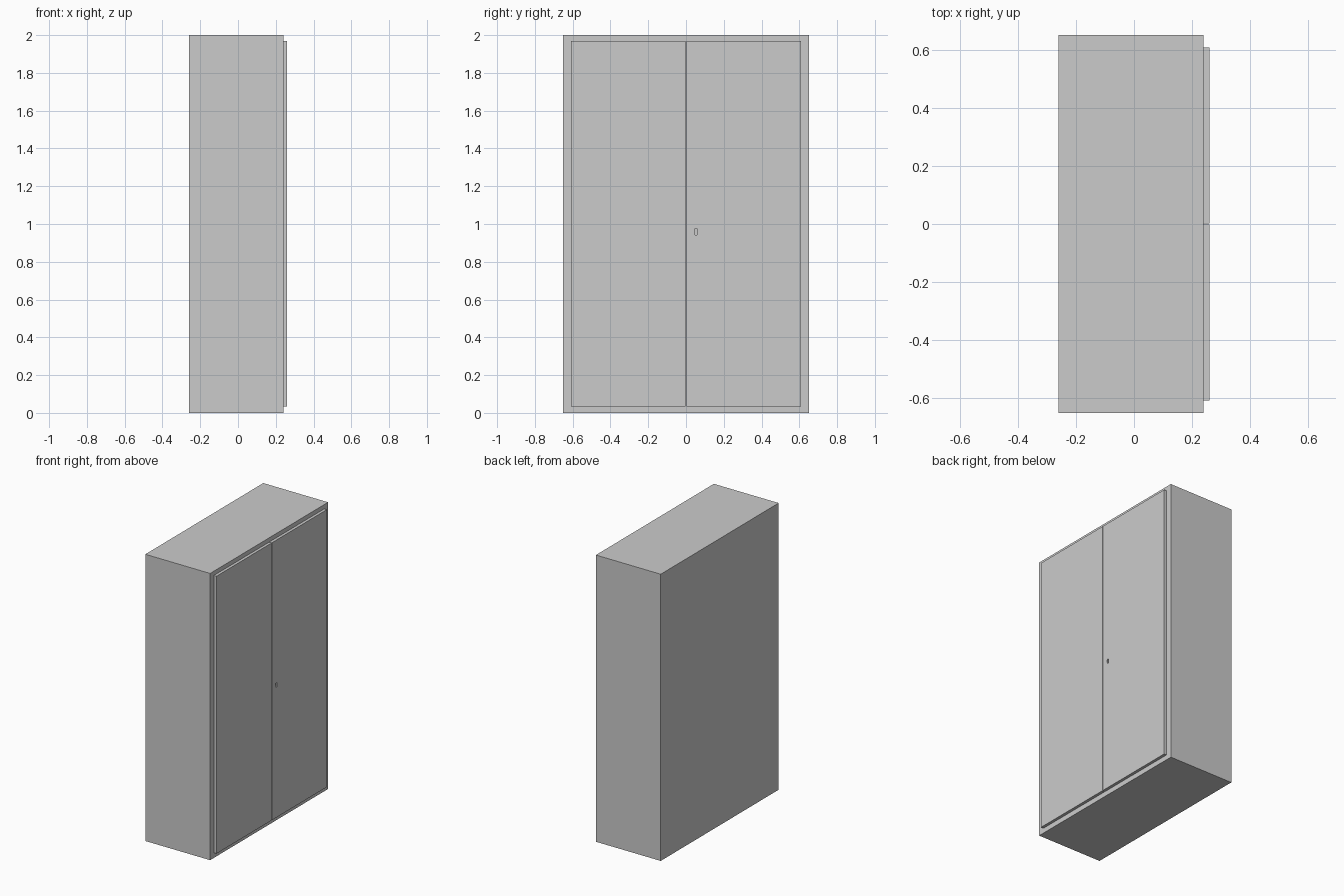
import bpy, bmesh

if "Cube" in bpy.data.objects:
    bpy.data.objects.remove(bpy.data.objects["Cube"])


def box(name, lo, hi):
    """Axis-aligned box between two corners."""
    mesh = bpy.data.meshes.new(name)
    bm = bmesh.new()
    bmesh.ops.create_cube(bm, size=1)
    for v in bm.verts:
        for i in range(3):
            v.co[i] = hi[i] if v.co[i] > 0 else lo[i]
    bm.to_mesh(mesh)
    bm.free()
    obj = bpy.data.objects.new(name, mesh)
    bpy.context.collection.objects.link(obj)
    return obj


def prism(name, profile, x0, x1):
    """Extrude a (y, z) outline along x."""
    mesh = bpy.data.meshes.new(name)
    bm = bmesh.new()
    face = bm.faces.new([bm.verts.new((x0, y, z)) for y, z in profile])
    ext = bmesh.ops.extrude_face_region(bm, geom=[face])["geom"]
    for v in ext:
        if isinstance(v, bmesh.types.BMVert):
            v.co.x = x1
    bmesh.ops.recalc_face_normals(bm, faces=bm.faces)
    bm.to_mesh(mesh)
    bm.free()
    obj = bpy.data.objects.new(name, mesh)
    bpy.context.collection.objects.link(obj)
    return obj


FRONT, BACK, DOOR = 0.24, -0.26, 0.26
GAP = 0.0015

# Cabinet carcass
box("cabinet_body", (BACK, -0.65, 0), (FRONT, 0.65, 2))

# Pair of doors with a fine seam between them
doors = {}
for side, y0, y1 in (("left", -0.608, -GAP), ("right", GAP, 0.608)):
    doors[side] = box(side + "_door", (FRONT, y0, 0.035), (DOOR, y1, 1.97))

# Small tapered lock recess in the right door
cutter = prism("lock_cutter",
               [(0.047, 0.943), (0.057, 0.943), (0.060, 0.972),
                (0.052, 0.976), (0.044, 0.972)], DOOR - 0.008, DOOR + 0.02)
cutter.hide_render = True
cutter.hide_viewport = True
cut = doors["right"].modifiers.new("lock_recess", "BOOLEAN")
cut.operation = "DIFFERENCE"
cut.solver = "EXACT"
cut.object = cutter
